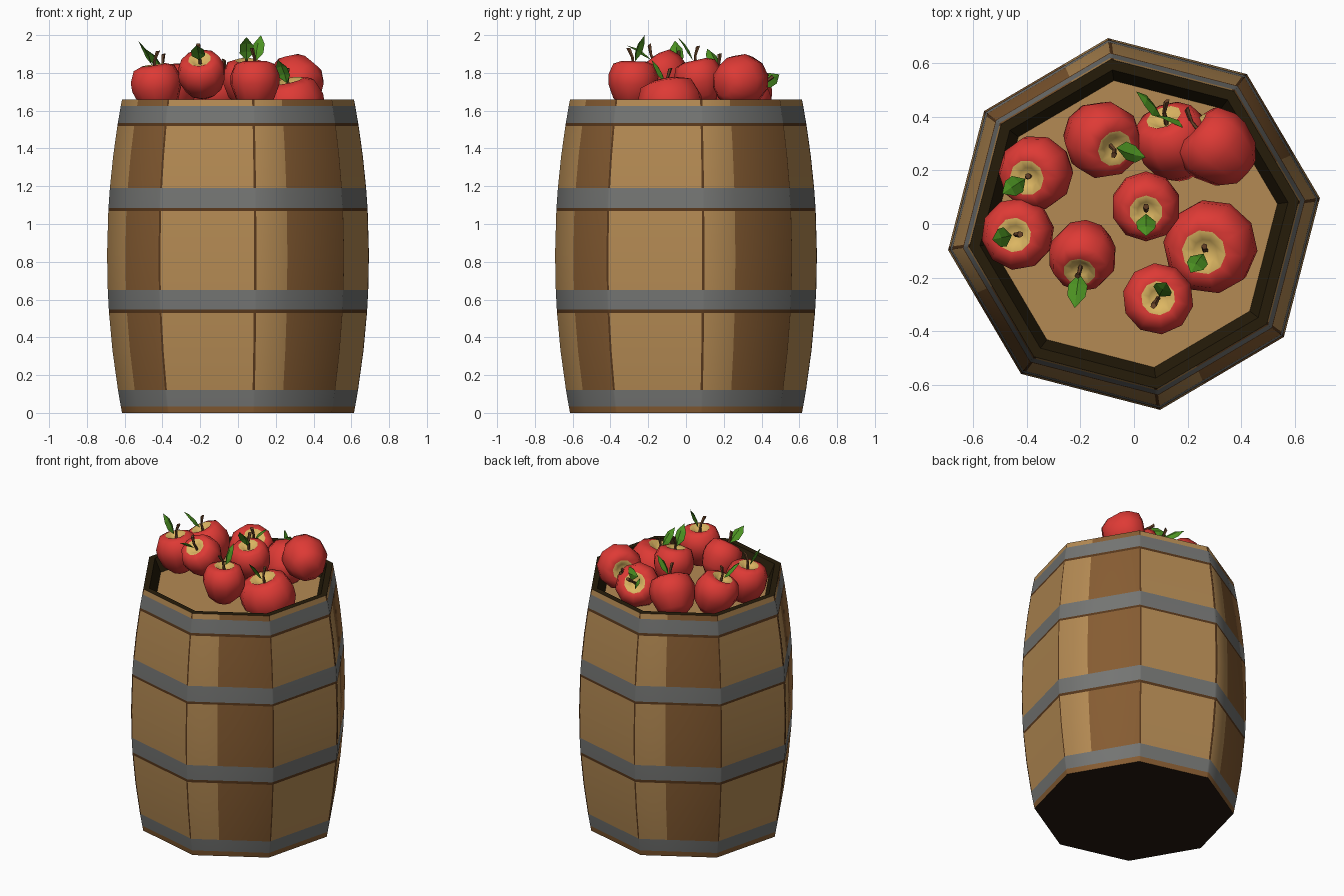
import bpy, bmesh, math
from mathutils import Vector

if "Cube" in bpy.data.objects:
    bpy.data.objects.remove(bpy.data.objects["Cube"])


def mat(name, rgb):
    m = bpy.data.materials.new(name)
    lin = [((c / 255 + 0.055) / 1.055) ** 2.4 if c > 10 else c / 255 / 12.92 for c in rgb]
    m.diffuse_color = (*lin, 1)
    m.use_nodes = True
    m.node_tree.nodes["Principled BSDF"].inputs["Base Color"].default_value = m.diffuse_color
    return m


WOOD = mat("light_wood", (180, 138, 83))
BROWN = mat("brown_wood", (134, 92, 50))
CRACK = mat("dark_seam", (88, 56, 28))
METAL = mat("grey_metal", (116, 117, 115))
INNER = mat("dark_rim", (38, 28, 10))
BASE = mat("dark_base", (36, 25, 15))
RED = mat("apple_red", (222, 58, 53))
YELLOW = mat("apple_yellow", (220, 182, 98))
STEM = mat("stem_brown", (108, 70, 42))
GREEN = mat("leaf_green", (76, 146, 34))


def finish(bm, name, mats):
    me = bpy.data.meshes.new(name)
    bm.normal_update()
    bm.to_mesh(me)
    bm.free()
    for m in mats:
        me.materials.append(m)
    ob = bpy.data.objects.new(name, me)
    bpy.context.collection.objects.link(ob)
    return ob


# ---------- barrel: eight flat staves, bands and stripes as faces ----------
def corner(k, r):
    a = math.radians(8 + 45 * k)
    return Vector((r * math.cos(a), r * math.sin(a), 0))


def bulge(z):
    return 0.62 + 0.08 * (1 - ((z - 0.83) / 0.83) ** 2)


# columns around the barrel: (stave, fraction, material index to the next column)
columns = []
for k in range(8):
    if k % 2:   # plain stave with seams at both edges
        columns += [(k, 0.0, 2), (k, 0.02, 0), (k, 0.975, 2)]
    else:       # stave with a brown board
        columns += [(k, 0.0, 0), (k, 0.355, 1)]

# heights and what the strip above each one is: None = wood pattern
levels = [(0, 1), (0.035, 3), (0.12, None), (0.33, None), (0.53, 2), (0.548, 3),
          (0.65, None), (0.84, None), (1.07, 2), (1.085, 3), (1.19, None),
          (1.36, None), (1.518, 2), (1.535, 3), (1.625, None), (1.66, None)]


def ring(bm, r, z):
    out = []
    for k, f, _ in columns:
        p = corner(k, r).lerp(corner(k + 1, r), f)
        out.append(bm.verts.new((p.x, p.y, z)))
    return out


bm = bmesh.new()
n = len(columns)


def bridge(lo, hi, pick, smooth=True):
    for i in range(n):
        j = (i + 1) % n
        f = bm.faces.new((lo[i], lo[j], hi[j], hi[i]))
        f.material_index = pick(i)
        f.smooth = smooth


rings = [ring(bm, bulge(z), z) for z, _ in levels]
for (z, m), lo, hi in zip(levels, rings, rings[1:]):
    bridge(lo, hi, lambda i: columns[i][2] if m is None else m)
cap = bm.faces.new(list(reversed(rings[0])))
cap.material_index = 5
# rim, inner lip and inner floor
lip = ring(bm, 0.58, 1.66)
low = ring(bm, 0.54, 1.57)
bridge(rings[-1], lip, lambda i: 4, False)
bridge(lip, low, lambda i: 4, False)
bm.faces.new(low).material_index = 0
for r in (rings[0], rings[-1]):
    for i in range(n):
        bm.edges.get((r[i], r[(i + 1) % n])).smooth = False
finish(bm, "barrel", [WOOD, BROWN, CRACK, METAL, INNER, BASE])


# ---------- apples ----------
PROFILE = [(0.4, -0.92), (0.76, -0.6), (0.97, -0.05), (0.98, 0.3),
           (0.8, 0.74), (0.47, 0.86), (0.25, 0.72)]


def make_apple(i, c, r, axis, lean):
    c = Vector(c)
    axis = Vector(axis).normalized()
    lean = Vector((math.cos(math.radians(lean)), math.sin(math.radians(lean)), 0))
    lean = (lean - axis * lean.dot(axis)).normalized()
    side = axis.cross(lean)
    sides = 10

    # fruit body: turned profile, yellow in the hollow
    bm = bmesh.new()
    rows = []
    for pr, pz in PROFILE:
        rows.append([bm.verts.new(c + axis * pz * r + pr * r * (
            lean * math.cos(a * math.tau / sides) + side * math.sin(a * math.tau / sides)))
            for a in range(sides)])
    bottom = bm.verts.new(c - axis * 0.85 * r)
    top = bm.verts.new(c + axis * 0.6 * r)
    for a in range(sides):
        b = (a + 1) % sides
        bm.faces.new((bottom, rows[0][b], rows[0][a]))
        for q, (lo, hi) in enumerate(zip(rows, rows[1:])):
            f = bm.faces.new((lo[a], lo[b], hi[b], hi[a]))
            f.material_index = int(q == len(rows) - 2)
        bm.faces.new((rows[-1][a], rows[-1][b], top)).material_index = 1
    for f in bm.faces:
        f.smooth = True
    finish(bm, f"apple_{i}", [RED, YELLOW])

    # bent stem
    bm = bmesh.new()
    start = c + axis * 0.6 * r
    pts = [(start, 0.009), (start + axis * 0.055 - lean * 0.008, 0.008),
           (start + axis * 0.105 - lean * 0.035, 0.012)]
    loops = [[bm.verts.new(p + w * (lean * math.cos(t * math.tau / 5) + side * math.sin(t * math.tau / 5)))
              for t in range(5)] for p, w in pts]
    for lo, hi in zip(loops, loops[1:]):
        for t in range(5):
            u = (t + 1) % 5
            bm.faces.new((lo[t], lo[u], hi[u], hi[t]))
    bm.faces.new(loops[-1])
    finish(bm, f"stem_{i}", [STEM])

    # folded pointed leaf
    bm = bmesh.new()
    d = (axis + lean * 0.3).normalized()
    out = d.cross(side).normalized()
    if out.dot(lean) < 0:
        out = -out
    start = c + axis * (0.6 * r + 0.035) + lean * 0.008
    spine = [bm.verts.new(start + d * 0.15 * t + out * o)
             for t, o in ((0, 0), (0.35, -0.008), (0.68, -0.004), (1, 0.012))]
    for s in (-1, 1):
        e = [bm.verts.new(start + d * 0.15 * t + side * s * w + out * 0.006)
             for t, w in ((0.32, 0.036), (0.66, 0.034))]
        bm.faces.new((spine[0], e[0], spine[1]))
        bm.faces.new((spine[1], e[0], e[1], spine[2]))
        bm.faces.new((spine[2], e[1], spine[3]))
    finish(bm, f"leaf_{i}", [GREEN])


# centre, radius, axis, leaf lean azimuth
APPLES = [
    ((0.09, -0.28, 1.745), 0.136, (0, 0.03, 1), 60),
    ((0.29, -0.08, 1.61), 0.178, (-0.2, -0.17, 1), 245),
    ((0.045, 0.07, 1.755), 0.132, (0, -0.22, 1), 270),
    ((-0.19, -0.11, 1.785), 0.13, (-0.12, -0.62, 0.8), 265),
    ((-0.43, -0.035, 1.725), 0.138, (-0.15, -0.05, 1), 190),
    ((-0.36, 0.195, 1.71), 0.142, (-0.35, -0.2, 1), 215),
    ((-0.125, 0.32, 1.69), 0.147, (0.42, -0.3, 0.85), 0),
    ((0.15, 0.30, 1.67), 0.145, (-0.3, 0.75, 0.5), 170),
    ((0.315, 0.28, 1.755), 0.145, (-0.68, 0.6, 0.15), 190),
]
for i, spec in enumerate(APPLES, 1):
    make_apple(i, *spec)
